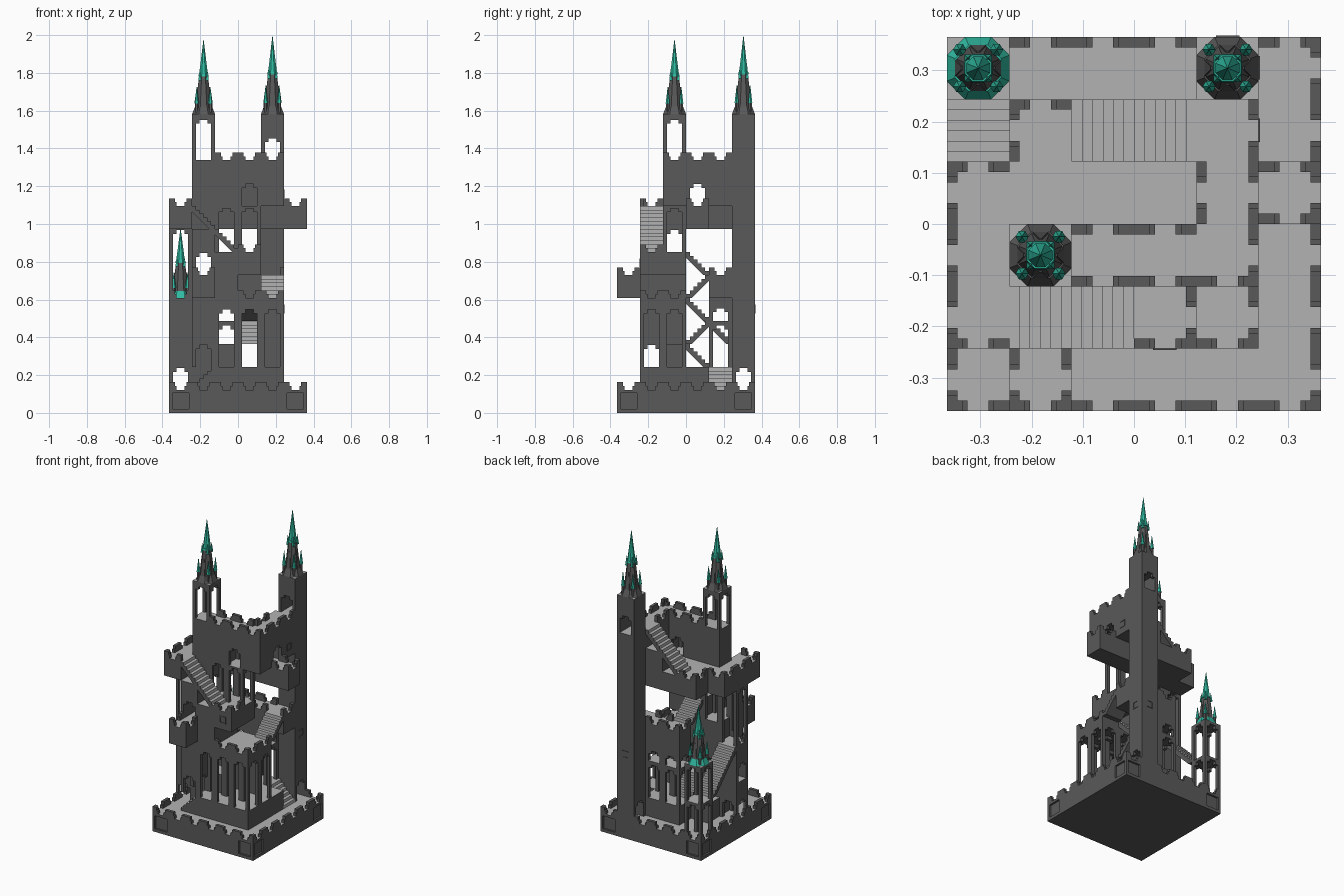
import bpy, bmesh, math
from mathutils import Matrix, Vector

if "Cube" in bpy.data.objects:
    bpy.data.objects.remove(bpy.data.objects["Cube"])

C = 0.73 / 6          # grid module of the castle
P = C / 6             # post and merlon thickness


def mat(name, col):
    m = bpy.data.materials.new(name)
    m.diffuse_color = (*col, 1)
    m.use_nodes = True
    m.node_tree.nodes["Principled BSDF"].inputs["Base Color"].default_value = m.diffuse_color
    return m


STONE = mat("dark_stone", (0.1, 0.1, 0.1))
FLOOR = mat("pale_floor", (0.45, 0.45, 0.45))
GREEN = mat("copper_green", (0.03, 0.5, 0.36))


def cells(s):
    return [(int(a[0]), int(a[1])) for a in s.split()]


def gx(i):
    return (i - 3) * C


def finish(bm, name, mats=(STONE, FLOOR)):
    me = bpy.data.meshes.new(name)
    bm.to_mesh(me)
    bm.free()
    ob = bpy.data.objects.new(name, me)
    bpy.context.collection.objects.link(ob)
    for m in mats:
        me.materials.append(m)
    return ob


def box(bm, x0, x1, y0, y1, z0, z1, pale=False):
    m = Matrix.Translation(((x0 + x1) / 2, (y0 + y1) / 2, (z0 + z1) / 2)) @ Matrix.Diagonal((x1 - x0, y1 - y0, z1 - z0, 1))
    vs = bmesh.ops.create_cube(bm, size=1, matrix=m)["verts"]
    if pale:
        for f in {f for v in vs for f in v.link_faces}:
            f.normal_update()
            if f.normal.z > 0.5:
                f.material_index = 1


# Solid blocks: layer -> cells "column row"
ALL = " ".join(f"{i}{j}" for i in range(6) for j in range(6))
LAYERS = {
    0: ALL,
    1: "21 31 41 12 22 32 42 13 23 33 43 24 34",
    2: "02 12 22 45",
    3: "11 45",
    4: "02 11 12 45",
    5: "10 11 12 21 22 24 34 44 45",
    6: "21 22 31 32 45",
    7: "11 45",
    8: "01 02 03 12 13 23 33 43 53 14 24 34 45",
    9: "12 22 42 44 34 45",
    10: "12 22 32 42 43 44 45",
    12: "45",
}
SOLID = {(i, j, k) for k, s in LAYERS.items() for i, j in cells(s)}


def block_faces(name, k0, k1):
    bm = bmesh.new()
    for i, j, k in sorted(SOLID):
        if not k0 <= k <= k1:
            continue
        c = Vector((i - 2.5, j - 2.5, k + 0.5))
        for ax in range(3):
            for s in (-1, 1):
                d = [0, 0, 0]
                d[ax] = s
                if (i + d[0], j + d[1], k + d[2]) in SOLID:
                    continue
                n = Vector(d)
                u = Vector((d[1], d[2], d[0]))
                w = n.cross(u)
                vs = [bm.verts.new((c + (n + u * a + w * b) / 2) * C) for a, b in ((-1, -1), (1, -1), (1, 1), (-1, 1))]
                bm.faces.new(vs).material_index = int(ax == 2 and s == 1)
    bmesh.ops.remove_doubles(bm, verts=bm.verts, dist=1e-4)
    return finish(bm, name)


base = block_faces("base", 0, 1)
block_faces("lower_walls", 2, 4)
block_faces("middle_walls", 5, 7)
upper = block_faces("upper_walls_and_slabs", 8, 12)

# Recessed panels at the base corners
bm = bmesh.new()
for s in (-1, 1):
    for t in (-1, 1):
        a, b = t * 2.5 * C, s * 3 * C
        w = C / 3 + 0.003
        box(bm, a - w, a + w, b - 0.012, b + 0.012, 0.02, 0.105)
        box(bm, b - 0.012, b + 0.012, a - w, a + w, 0.02, 0.105)
cut = finish(bm, "panel_cutter")
cut.hide_render = True
cut.hide_set(True)
mod = base.modifiers.new("panels", "BOOLEAN")
mod.operation = "DIFFERENCE"
mod.object = cut


# Open bays: corner posts, stepped arch, slab on top, optional side walls
def bay(bm, s, k0, k1, slab=0.25, walls=""):
    for i, j in cells(s):
        x0, y0, z0, z1 = gx(i), gx(j), k0 * C, k1 * C
        x1, y1, zs = x0 + C, y0 + C, (k1 - slab) * C
        for px in (x0, x1 - P):
            for py in (y0, y1 - P):
                box(bm, px, px + P, py, py + P, z0, zs)
                cx = px + (P if px == x0 else -P)
                cy = py + (P if py == y0 else -P)
                box(bm, cx, cx + P, py, py + P, zs - P, zs)
                box(bm, px, px + P, cy, cy + P, zs - P, zs)
        box(bm, x0, x1, y0, y1, zs, z1, True)
        if "x" in walls:
            for px in (x0, x1 - P):
                box(bm, px, px + P, y0 + P, y1 - P, z0, zs)
        if "y" in walls:
            for py in (y0, y1 - P):
                box(bm, x0 + P, x1 - P, py, py + P, z0, zs)


def bays(name, *specs):
    bm = bmesh.new()
    for sp in specs:
        bay(bm, *sp)
    finish(bm, name)


bays("loggia", ("21 31 41 32 42", 2, 5, 0.5), ("22", 3, 5, 0.5))
bays("back_loggia", ("24 34", 2, 4, 0.2), ("24 34", 4, 5, 0.45))
bays("left_tower_bays", ("02", 1, 2, 0.05), ("02", 3, 4, 0.05, "y"), ("12", 3, 4, 0.05, "x"), ("11", 2, 3, 0.05),
     ("02", 5, 8, 0.05))
bays("middle_bays", ("11", 6, 7, 0.05, "x"), ("12", 6, 8, 0.05), ("22 32", 7, 9, 0.1))
bays("upper_doorways", ("32 43", 9, 10, 0.05))
bays("rear_tower_openings", ("45", 1, 2, 0.05, "y"), ("45", 11, 12, 0.05, "x"))
bays("tall_belfry", ("12", 11, 13, 0.25))
bays("low_tower", ("05", 1, 3, 0.15), ("05", 3, 5, 0.15))


# Battlements: two stepped merlons on every free cell edge
def battlement(name, k, s, free=""):
    bm = bmesh.new()
    own, skip = cells(s), cells(free)
    z = k * C
    for i, j in own:
        for dx, dy in ((1, 0), (-1, 0), (0, 1), (0, -1)):
            if (i + dx, j + dy) in own + skip:
                continue
            cx, cy = gx(i + 0.5), gx(j + 0.5)
            for t in (-1, 1):
                for w, h0, h1 in ((2 * P, 0, P), (1.5 * P, P, 2 * P)):
                    e, f = t * C / 2, t * (C / 2 - w)
                    lo, hi = min(e, f), max(e, f)
                    a, b = C / 2 - P, C / 2
                    if dx:
                        r = (a, b) if dx > 0 else (-b, -a)
                        box(bm, cx + r[0], cx + r[1], cy + lo, cy + hi, z + h0, z + h1)
                    else:
                        r = (a, b) if dy > 0 else (-b, -a)
                        box(bm, cx + lo, cx + hi, cy + r[0], cy + r[1], z + h0, z + h1)
    finish(bm, name)


battlement("base_battlement", 1, ALL)
battlement("loggia_battlement", 5, "31 41 32 42", "21 22 43 33")
battlement("left_tower_battlement", 5, "02", "03 12")
battlement("front_balcony_battlement", 6, "10", "11")
battlement("back_landing_battlement", 6, "24 34 44", "23 43 45")
battlement("stair_landing_battlement", 7, "31", "21 32")
battlement("courtyard_battlement", 9, "01 02 03 13 23 33 14", "11 24 34 12 22 32 43")
battlement("side_balcony_battlement", 9, "53", "43")
battlement("roof_battlement", 11, "22 32 42 43 44", "12 45 34")


# Stairs: six steps per cell, extruded saw-tooth profile climbing along d
def stair(name, i, j, d, k, n=1, solid=False):
    bm = bmesh.new()
    N, L = 6 * n, n * C
    st = L / N
    pts = [(0, 0)]
    for q in range(N):
        pts += [(q * st, (q + 1) * st), ((q + 1) * st, (q + 1) * st)]
    pts += [(L, 0)] if solid else [(L, L - 0.03), (0.03, 0)]
    dv = Vector((*d, 0))
    side = Vector((-d[1], d[0], 0))
    o = Vector((gx(i + 0.5), gx(j + 0.5), k * C)) - dv * C / 2 - side * C / 2
    vs = [bm.verts.new(o + dv * a + Vector((0, 0, b))) for a, b in pts]
    f = bm.faces.new(vs)
    ex = bmesh.ops.extrude_face_region(bm, geom=[f])["geom"]
    for v in ex:
        if isinstance(v, bmesh.types.BMVert):
            v.co += side * C
    bmesh.ops.recalc_face_normals(bm, faces=bm.faces)
    for f in bm.faces:
        if f.normal.z > 0.5 or f.normal.dot(dv) < -0.9:
            f.material_index = 1
    finish(bm, name)


W, E, N_, S_ = (-1, 0), (1, 0), (0, 1), (0, -1)
stair("entry_stair", 4, 4, W, 1, 1, True)
stair("front_stair", 1, 1, E, 1, 1, True)
stair("inner_stair_low", 2, 3, S_, 2)
stair("inner_stair_mid", 3, 3, N_, 3)
stair("inner_stair_high", 3, 3, S_, 4)
stair("low_tower_stair", 0, 4, S_, 3, 2)
stair("roof_stair", 4, 3, N_, 5)
stair("back_stair", 2, 3, S_, 6)
stair("long_front_stair", 2, 1, W, 7, 2)
stair("courtyard_stair", 2, 4, E, 9, 2)


# Small sunken-looking windows (thin sill frames)
bm = bmesh.new()
for x, y, z, ax in ((0.243, 0.305, 0.55, 0), (0.243, 0.183, 1.16, 0), (0.06, -0.243, 0.795, 1), (0.183, 0.365, 0.55, 1)):
    for u, v, a, b in ((0, 1, 0.022, 0.003), (0, -1, 0.022, 0.003), (1, 0, 0.003, 0.022), (-1, 0, 0.003, 0.022)):
        hx, hy = (0.003, a) if ax == 0 else (a, 0.003)
        ox, oy = (0, u * 0.02) if ax == 0 else (u * 0.02, 0)
        box(bm, x + ox - hx, x + ox + hx, y + oy - hy, y + oy + hy, z + v * 0.02 - b, z + v * 0.02 + b)
finish(bm, "window_frames")


# Spires: octagonal skirt, tapering drum, corner pinnacles, copper cone
def cone(bm, x, y, z0, z1, r0, r1, mi, seg=8):
    m = Matrix.Translation((x, y, (z0 + z1) / 2)) @ Matrix.Rotation(math.pi / seg, 4, "Z")
    k = 1 / math.cos(math.pi / seg)
    vs = bmesh.ops.create_cone(bm, cap_ends=True, segments=seg, radius1=r0 * k, radius2=r1 * k, depth=z1 - z0, matrix=m)["verts"]
    for f in {f for v in vs for f in v.link_faces}:
        f.material_index = mi


def spire(name, i, j, z, top, skirt):
    bm = bmesh.new()
    x, y, h = gx(i + 0.5), gx(j + 0.5), top - z
    cone(bm, x, y, z, z + 0.1 * h, C / 2, 0.045, skirt)
    cone(bm, x, y, z + 0.1 * h, z + 0.5 * h, 0.042, 0.024, 0)
    for a in range(4):                       # gables on the drum
        t = a * math.pi / 2
        cone(bm, x + 0.03 * math.cos(t), y + 0.03 * math.sin(t), z + 0.08 * h, z + 0.36 * h, 0.016, 0.003, 0, 4)
    for sx in (-1, 1):
        for sy in (-1, 1):
            px, py = x + sx * 0.036, y + sy * 0.036
            cone(bm, px, py, z + 0.02 * h, z + 0.14 * h, 0.009, 0.009, 0, 6)
            cone(bm, px, py, z + 0.14 * h, z + 0.36 * h, 0.011, 0.0005, 1, 6)
            cone(bm, x + sx * 0.02, y + sy * 0.02, z + 0.45 * h, z + 0.6 * h, 0.007, 0.0005, 1, 4)
    cone(bm, x, y, z + 0.5 * h, z + 0.53 * h, 0.028, 0.026, 1)
    cone(bm, x, y, z + 0.53 * h, top, 0.023, 0.0003, 1)
    finish(bm, name, (STONE, GREEN))


spire("rear_spire", 4, 5, 13 * C, 2.0, 0)
spire("tall_spire", 1, 2, 13 * C, 1.98, 0)
spire("low_spire", 0, 5, 5 * C, 0.98, 1)
